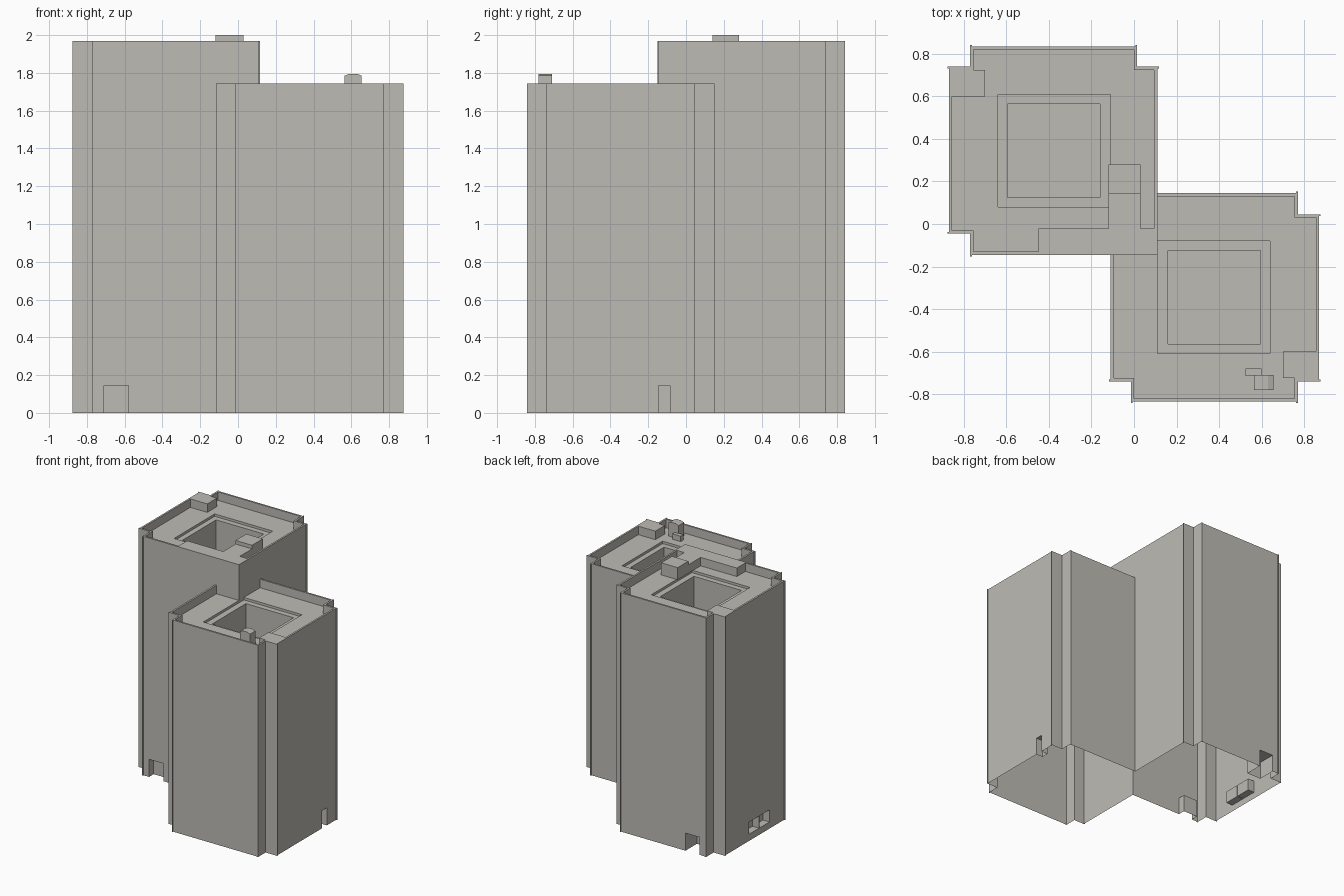
import bpy, bmesh
from mathutils import Vector

if "Cube" in bpy.data.objects:
    bpy.data.objects.remove(bpy.data.objects["Cube"], do_unlink=True)

concrete = bpy.data.materials.new("warm grey concrete")
concrete.use_nodes = True
concrete.diffuse_color = (0.51, 0.50, 0.46, 1)
bsdf = next(n for n in concrete.node_tree.nodes if n.type == 'BSDF_PRINCIPLED')
bsdf.inputs["Base Color"].default_value = concrete.diffuse_color

PARAPET, RIM = 0.07, 0.015
UP = Vector((0, 0, 1))
# Tower footprint, counter-clockwise, with three notched corners
OUTLINE = [(-.77, -.145), (.11, -.145), (.11, .74), (.015, .74), (.015, .835),
           (-.77, .835), (-.77, .74), (-.87, .74), (-.87, -.045), (-.77, -.045)]


def finish(bm, name):
    bmesh.ops.remove_doubles(bm, verts=bm.verts[:], dist=1e-5)
    mesh = bpy.data.meshes.new(name)
    bm.to_mesh(mesh)
    bm.free()
    mesh.materials.append(concrete)
    obj = bpy.data.objects.new(name, mesh)
    bpy.context.collection.objects.link(obj)
    return obj


def face(bm, *points):
    return bm.faces.new([bm.verts.new(p) for p in points])


def ring(bm, outer, inner, z_outer, z_inner):
    """Band of quads between two loops of equal length."""
    n = len(outer)
    for i in range(n):
        j = (i + 1) % n
        face(bm, (*outer[i], z_outer), (*outer[j], z_outer),
             (*inner[j], z_inner), (*inner[i], z_inner))


def inset(loop, d):
    """Offset a counter-clockwise right-angled loop inwards."""
    out = []
    for i, p in enumerate(loop):
        p = Vector(p)
        a = (p - Vector(loop[i - 1])).normalized()
        b = (Vector(loop[(i + 1) % len(loop)]) - p).normalized()
        out.append(tuple(p + d * Vector((-a.y - b.y, a.x + b.x))))
    return out


def square(x0, x1, y0, y1):
    return [(x0, y0), (x1, y0), (x1, y1), (x0, y1)]


def wall(bm, p, q, height, openings):
    """Wall from p to q; openings are (u0, u1, z0, z1, depth), depth 0 is left open."""
    p, q = Vector((*p, 0)), Vector((*q, 0))
    along = (q - p).normalized()
    inward = UP.cross(along)
    us = sorted({0, (q - p).length} | {u for o in openings for u in o[:2]})
    zs = sorted({0, height} | {z for o in openings for z in o[2:4]})

    def at(u, z, d=0):
        return p + along * u + UP * z + inward * d

    for u0, u1 in zip(us, us[1:]):
        for z0, z1 in zip(zs, zs[1:]):
            u, z = (u0 + u1) / 2, (z0 + z1) / 2
            if not any(o[0] < u < o[1] and o[2] < z < o[3] for o in openings):
                face(bm, at(u0, z0), at(u1, z0), at(u1, z1), at(u0, z1))
    # Recessed doorways and windows
    for u0, u1, z0, z1, d in openings:
        if d:
            face(bm, at(u0, z0, d), at(u1, z0, d), at(u1, z1, d), at(u0, z1, d))
            face(bm, at(u0, z0), at(u0, z0, d), at(u0, z1, d), at(u0, z1))
            face(bm, at(u1, z0, d), at(u1, z0), at(u1, z1), at(u1, z1, d))
            face(bm, at(u0, z1, d), at(u1, z1, d), at(u1, z1), at(u0, z1))
            if z0 > 0:
                face(bm, at(u0, z0), at(u1, z0), at(u1, z0, d), at(u0, z0, d))


def box(name, x0, x1, y0, y1, z0, z1):
    bm = bmesh.new()
    bmesh.ops.create_cube(bm, size=1)
    for v in bm.verts:
        v.co = ((x0 + x1) / 2 + v.co.x * (x1 - x0),
                (y0 + y1) / 2 + v.co.y * (y1 - y0),
                (z0 + z1) / 2 + v.co.z * (z1 - z0))
    return finish(bm, name)


def tower(name, height, openings, turn):
    parts = []
    roof_z = height - PARAPET
    # Outer walls, open at the ground
    bm = bmesh.new()
    for i, p in enumerate(OUTLINE):
        wall(bm, p, OUTLINE[(i + 1) % len(OUTLINE)], height, openings.get(i, []))
    # Parapet
    inner = inset(OUTLINE, RIM)
    ring(bm, OUTLINE, inner, height, height)
    ring(bm, inner, inner, height, roof_z)
    parts.append(finish(bm, name + "_walls"))

    # Roof deck around the light well
    bm = bmesh.new()
    lip = square(-.64, -.11, .08, .61)
    well = square(-.595, -.16, .125, .565)
    for loop in (inner, lip):
        vs = [bm.verts.new((*p, roof_z)) for p in loop]
        for i, v in enumerate(vs):
            bm.edges.new((vs[i - 1], v))
    bmesh.ops.triangle_fill(bm, edges=bm.edges[:], use_beauty=True, normal=UP)
    for f in bm.faces:
        f.normal_update()
        if f.normal.z < 0:
            f.normal_flip()
    step_z, floor_z = roof_z - .02, roof_z - .6
    ring(bm, lip, lip, roof_z, step_z)
    ring(bm, lip, well, step_z, step_z)
    ring(bm, well, well, step_z, floor_z)
    face(bm, *[(*p, floor_z) for p in well])
    parts.append(finish(bm, name + "_roof"))

    # Corner stair housing, level with the parapet
    parts.append(box(name + "_corner_housing", -.855, -.70, .60, .725, roof_z, height))

    # Thin fins where the facades overrun the notched corners
    t, out = .008, .007
    fins = [(-.87 - out, -.87, .74 - t, .74), (-.87 - out, -.87, -.045, -.045 + t),
            (.11, .11 + out, .74 - t, .74), (-.77, -.77 + t, .835, .835 + out),
            (.015 - t, .015, .835, .835 + out), (-.77, -.77 + t, -.145 - out, -.145)]
    for f in fins:
        parts.append(box(name + "_facade_fin", *f, 0, height))

    if turn:
        for obj in parts:
            for v in obj.data.vertices:
                v.co.x, v.co.y = -v.co.x, -v.co.y


TALL, SHORT = 1.97, 1.745

# Rear tower: front and back doors, a pair of side windows, open where towers join
join = SHORT - PARAPET
tower("rear_tower", TALL, {
    0: [(.06, .19, 0, .145, .06), (.66, .88, 0, join, 0)],
    1: [(0, .29, 0, join, 0)],
    5 - 1: [(.595, .725, 0, .145, .15)],
    7: [(.32, .45, .055, .155, .06), (.455, .585, .055, .155, .06)],
}, False)

# Front tower: the same plan turned half round, with one side door
tower("front_tower", SHORT, {
    0: [(.66, .88, 0, SHORT, 0)],
    1: [(0, .29, 0, SHORT, 0)],
    7: [(.595, .655, 0, .145, .06)],
}, True)

# Rear tower roof structures
deck = TALL - PARAPET
box("roof_terrace", -.45, .095, -.13, -.02, deck, TALL)
box("roof_walkway", -.12, .03, -.02, .14, deck, TALL)
box("lift_penthouse", -.12, .03, .14, .28, deck, 2.0)

# Front tower roof vents
deck = SHORT - PARAPET
box("small_vent", .525, .60, -.715, -.68, deck, 1.72)
bm = bmesh.new()
profile = [(.565, deck), (.655, deck), (.655, 1.785), (.63, 1.795), (.59, 1.795), (.565, 1.785)]
base = face(bm, *[(x, -.78, z) for x, z in profile])
top = bmesh.ops.extrude_face_region(bm, geom=[base], use_keep_orig=True)
bmesh.ops.translate(bm, vec=(0, .07, 0),
                    verts=[v for v in top["geom"] if isinstance(v, bmesh.types.BMVert)])
bmesh.ops.recalc_face_normals(bm, faces=bm.faces[:])
finish(bm, "chimney")
